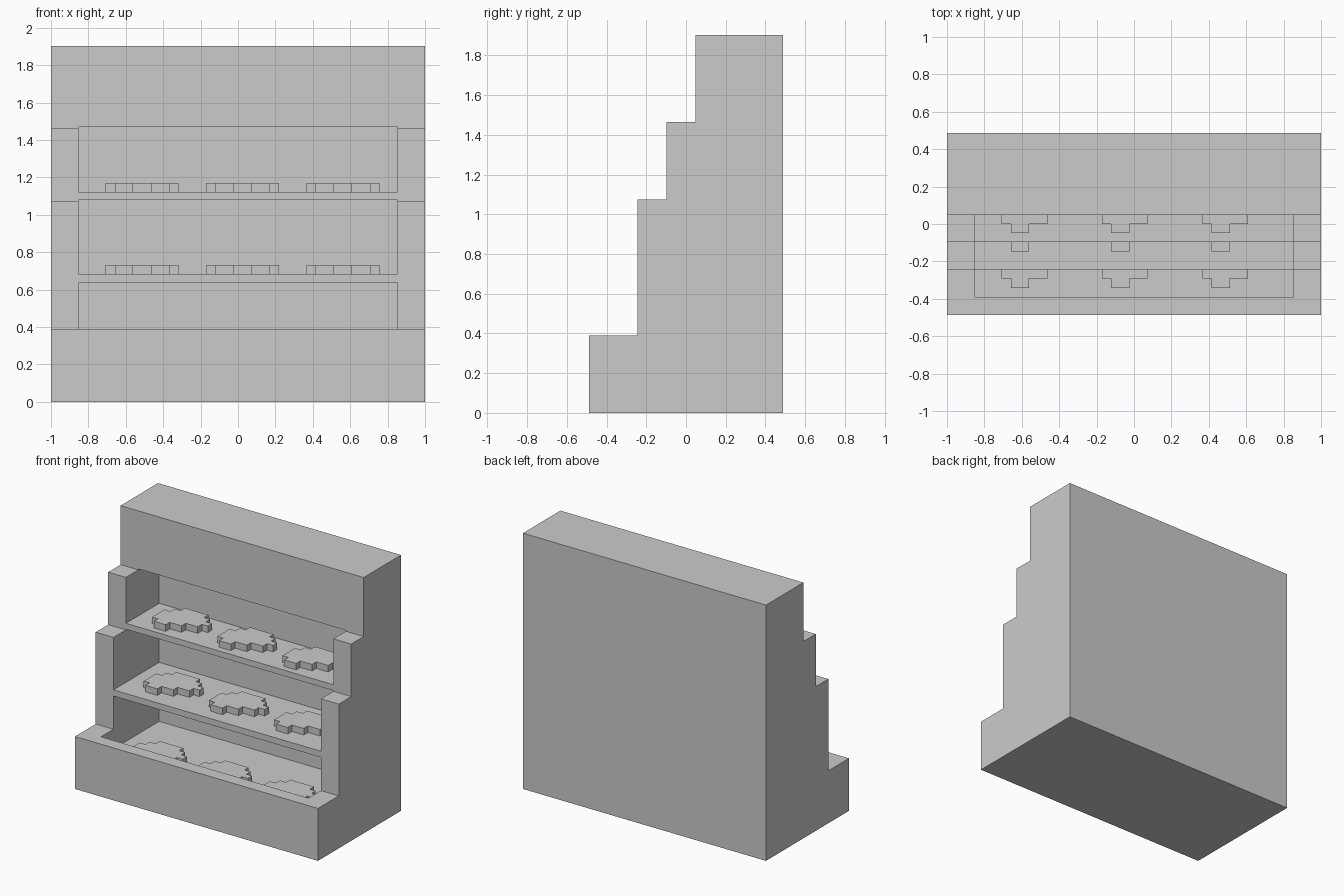
import bpy, bmesh
from mathutils import Vector

if "Cube" in bpy.data.objects:
    bpy.data.objects.remove(bpy.data.objects["Cube"])

U = 2 / 41  # block size; all dimensions below are in blocks


def prism(name, points, vector):
    """Extrude a flat closed outline (in blocks) along a vector."""
    bm = bmesh.new()
    face = bm.faces.new([bm.verts.new(Vector(p) * U) for p in points])
    ext = bmesh.ops.extrude_face_region(bm, geom=[face], use_keep_orig=True)
    verts = [g for g in ext["geom"] if isinstance(g, bmesh.types.BMVert)]
    bmesh.ops.translate(bm, verts=verts, vec=Vector(vector) * U)
    bmesh.ops.recalc_face_normals(bm, faces=bm.faces)
    mesh = bpy.data.meshes.new(name)
    bm.to_mesh(mesh)
    bm.free()
    obj = bpy.data.objects.new(name, mesh)
    bpy.context.collection.objects.link(obj)
    return obj


# Stepped cabinet body
steps = [(-10, 0), (10, 0), (10, 39), (1, 39), (1, 30), (-2, 30),
         (-2, 22), (-5, 22), (-5, 8), (-10, 8)]
cabinet = prism("cabinet", [(-20.5, y, z) for y, z in steps], (41, 0, 0))

# Hollow out the bottom tray and the two shelf bays: front y, floor z, ceiling z
bays = [(-8, 5, 13.06), (-7, 14, 22.1), (-4, 23, 30.15)]
for front, floor, ceiling in bays:
    outline = [(front, floor), (6, floor), (6, ceiling), (front, ceiling)]
    cutter = prism("bay_cutter", [(-17.5, y, z) for y, z in outline], (35, 0, 0))
    cutter.hide_render = True
    mod = cabinet.modifiers.new("bay", "BOOLEAN")
    mod.operation = "DIFFERENCE"
    mod.solver = "EXACT"
    mod.object = cutter
    bpy.context.view_layer.objects.active = cabinet
    bpy.ops.object.modifier_apply(modifier=mod.name)
    bpy.data.objects.remove(cutter)

# Flat stepped-outline goods, three on each level
goods = [(1, 0), (3, 0), (3, 1), (5, 1), (5, 2), (7, 2), (7, 3), (8, 3), (8, 4), (7, 4),
         (7, 5), (6, 5), (6, 6), (2, 6), (2, 5), (1, 5), (1, 4), (0, 4), (0, 1), (1, 1)]
for level, (front, z) in zip(("bottom", "middle", "top"), ((-7, 5), (-3, 14), (-1, 23))):
    for i, left in enumerate((-14.5, -3.5, 7.5), 1):
        prism(f"{level}_goods_{i}", [(left + x, front + y, z) for x, y in goods], (0, 0, 1))
